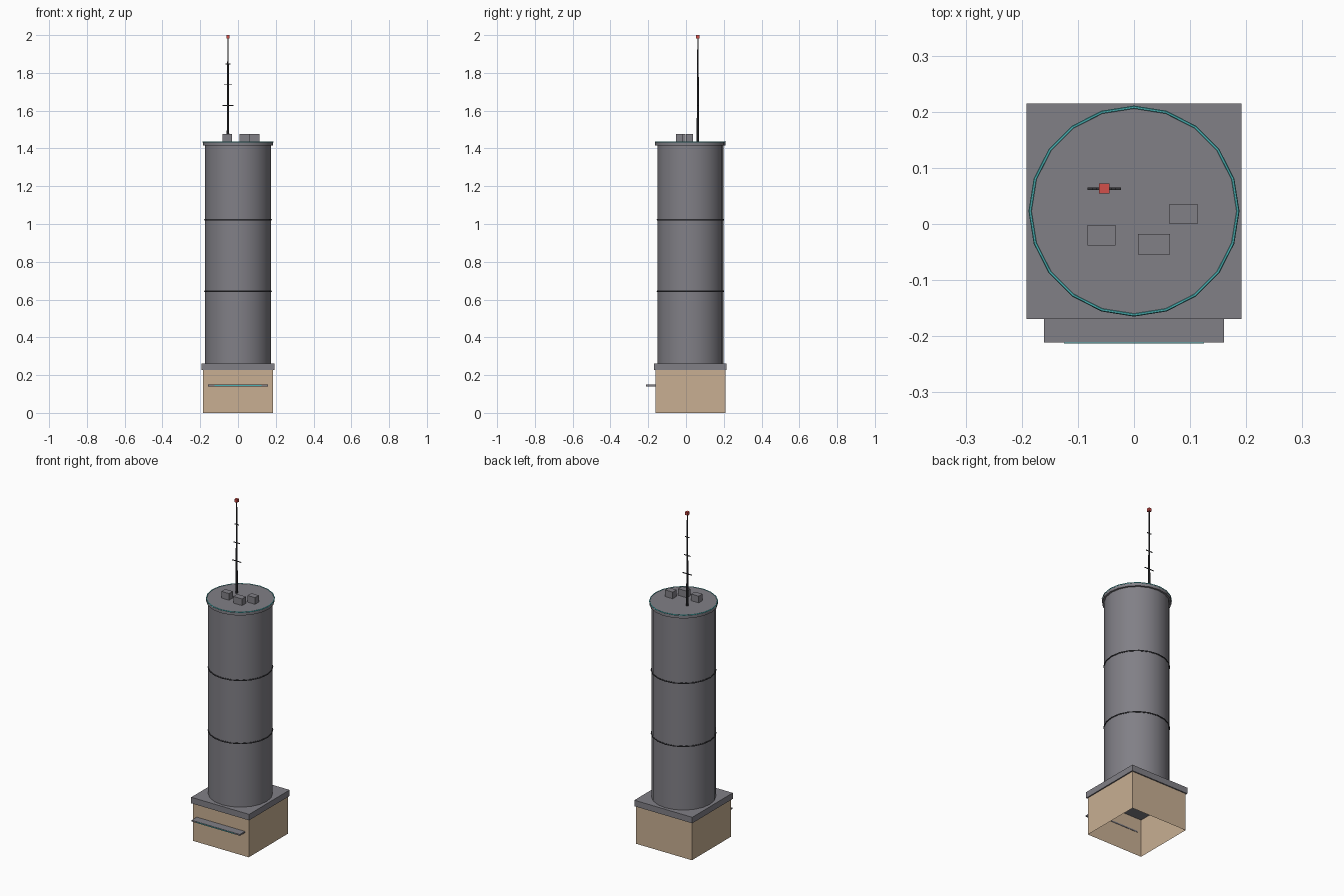
import bpy, bmesh, math

if "Cube" in bpy.data.objects:
    bpy.data.objects.remove(bpy.data.objects["Cube"])


def material(name, r, g, b):
    m = bpy.data.materials.new(name)
    m.use_nodes = True
    m.diffuse_color = (r, g, b, 1)
    m.node_tree.nodes["Principled BSDF"].inputs["Base Color"].default_value = (r, g, b, 1)
    return m


grey = material("concrete grey", 0.22, 0.215, 0.24)
tan = material("tan wall", 0.58, 0.43, 0.29)
teal = material("teal trim", 0.07, 0.45, 0.46)
dark = material("dark metal", 0.035, 0.035, 0.04)
red = material("red beacon", 0.65, 0.08, 0.07)

CY = 0.023     # tower axis
SIDES = 20


def finish(obj, name, mat, smooth=False):
    obj.name = name
    obj.data.materials.append(mat)
    if smooth:
        bpy.ops.object.shade_smooth_by_angle(angle=math.radians(40))
    return obj


def box(name, mat, x, y, z):
    """Box from (low, high) extents on each axis."""
    mid = [(a + b) / 2 for a, b in (x, y, z)]
    bpy.ops.mesh.primitive_cube_add(size=1, location=mid)
    obj = bpy.context.object
    for v in obj.data.vertices:
        for i, (a, b) in enumerate((x, y, z)):
            v.co[i] *= b - a
    return finish(obj, name, mat)


def column(name, mat, x, y, z0, z1, r0, r1, sides=SIDES):
    bpy.ops.mesh.primitive_cone_add(vertices=sides, radius1=r0, radius2=r1,
                                    depth=z1 - z0, location=(x, y, (z0 + z1) / 2))
    return finish(bpy.context.object, name, mat, True)


def ring(name, mat, z, radius, minor):
    bpy.ops.mesh.primitive_torus_add(major_segments=SIDES, minor_segments=6,
                                     major_radius=radius, minor_radius=minor,
                                     location=(0, CY, z))
    return finish(bpy.context.object, name, mat, True)


# Hollow base, open at top and bottom, with the slab covering it
base = box("base_walls", tan, (-0.185, 0.185), (CY - 0.185, CY + 0.185), (0, 0.227))
bm = bmesh.new()
bm.from_mesh(base.data)
bm.normal_update()
ends = [f for f in bm.faces if abs(f.normal.z) > 0.5]
bmesh.ops.delete(bm, geom=ends, context='FACES')
bm.to_mesh(base.data)
bm.free()
box("base_slab", grey, (-0.192, 0.192), (CY - 0.192, CY + 0.192), (0.226, 0.262))

# Entrance canopy with a lit edge strip
box("canopy", grey, (-0.16, 0.16), (-0.211, -0.16), (0.141, 0.149))
box("canopy_strip", teal, (-0.125, 0.125), (-0.213, -0.21), (0.143, 0.147))

# Tower shaft, bands and roof
column("tower_shaft", grey, 0, CY, 0.262, 1.418, 0.175, 0.175)
for i, z in enumerate((0.644, 1.022)):
    ring(f"tower_band_{i + 1}", dark, z, 0.175, 0.004)
column("roof_cap", grey, 0, CY, 1.416, 1.436, 0.186, 0.186)
ring("roof_trim", teal, 1.435, 0.185, 0.003)

# Rooftop units
units = [(-0.058, -0.02, 0.05), (0.036, -0.036, 0.057), (0.088, 0.018, 0.05)]
for i, (x, y, w) in enumerate(units):
    box(f"roof_unit_{i + 1}", grey, (x - w / 2, x + w / 2),
        (y - 0.018, y + 0.018), (1.435, 1.476))

# Antenna mast, crossbars and beacon
MX, MY = -0.053, 0.063
column("antenna_mast", dark, MX, MY, 1.435, 1.985, 0.007, 0.003, 8)
for i, (z, half) in enumerate(((1.627, 0.03), (1.737, 0.021), (1.847, 0.014))):
    box(f"antenna_crossbar_{i + 1}", dark, (MX - half, MX + half),
        (MY - 0.002, MY + 0.002), (z - 0.002, z + 0.002))
box("antenna_beacon", red, (MX - 0.009, MX + 0.009), (MY - 0.009, MY + 0.009), (1.982, 2.0))
